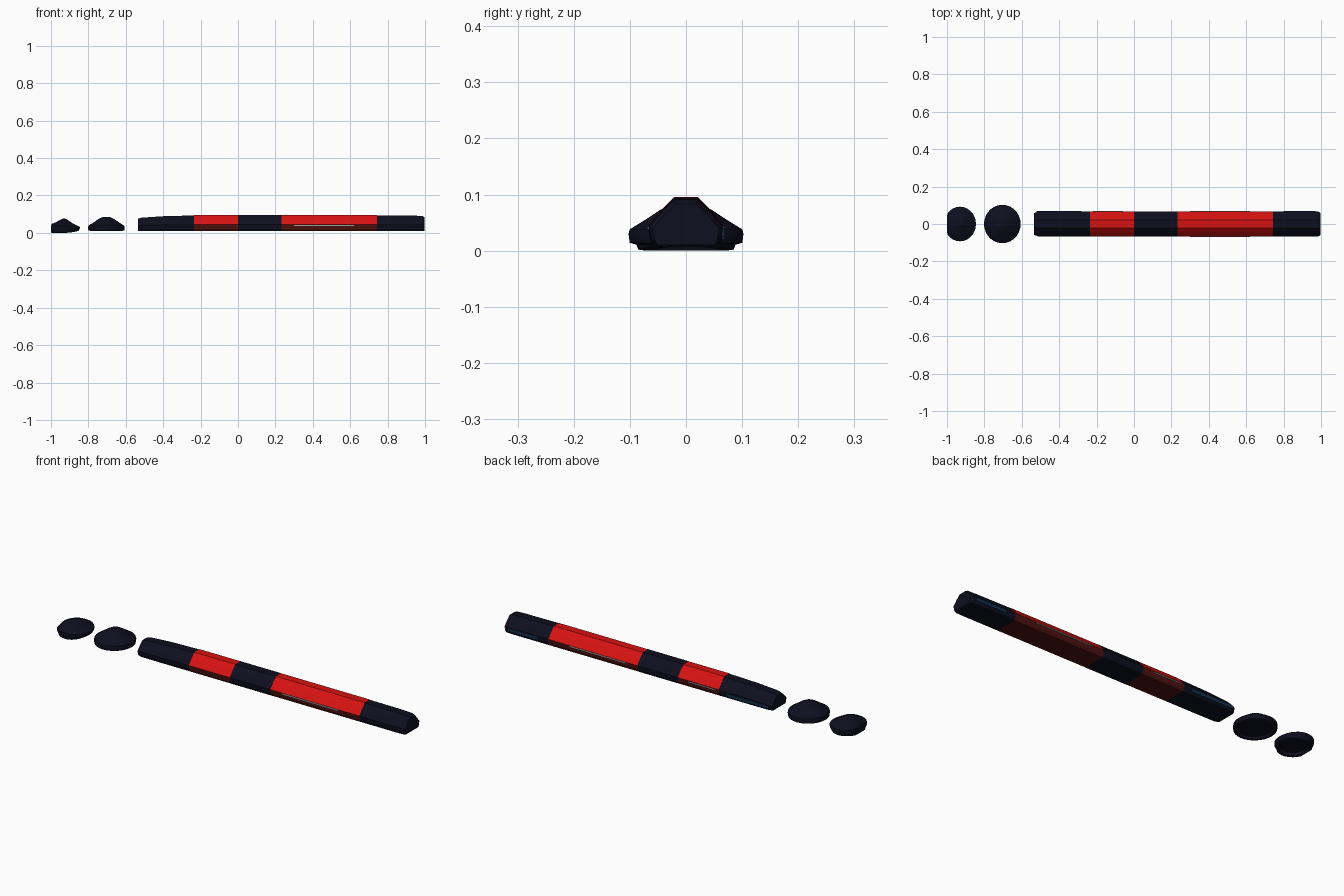
import bpy, bmesh, math

if "Cube" in bpy.data.objects:
    bpy.data.objects.remove(bpy.data.objects["Cube"])

def material(name, rgb):
    m = bpy.data.materials.new(name)
    m.diffuse_color = (*rgb, 1)
    m.use_nodes = True
    m.node_tree.nodes["Principled BSDF"].inputs["Base Color"].default_value = m.diffuse_color
    return m

NAVY = material("dark navy", (0.0045, 0.0045, 0.014))
RED = material("red", (0.68, 0.006, 0.006))
DARK_RED = material("dark red", (0.075, 0.006, 0.005))
TEAL = material("deep teal", (0.006, 0.03, 0.075))
GREY = material("grey", (0.32, 0.35, 0.38))

def finish(name, bm, mats, smooth=False):
    bmesh.ops.recalc_face_normals(bm, faces=bm.faces)
    me = bpy.data.meshes.new(name)
    for f in bm.faces:
        f.smooth = smooth
    bm.to_mesh(me)
    bm.free()
    for m in mats:
        me.materials.append(m)
    if smooth:
        me.set_sharp_from_angle(angle=math.radians(35))
    ob = bpy.data.objects.new(name, me)
    bpy.context.collection.objects.link(ob)
    return ob

# half cross-section of the bar (y, z), from top to bottom
HALF = [(0.021, 0.095), (0.045, 0.071), (0.067, 0.044), (0.064, 0.022), (0.058, 0.01)]
BASE = 0.01

def bar_section(name, stations, mats):
    """Loft the bar profile through stations (x, width scale, height scale)."""
    prof = HALF + [(-y, z) for y, z in reversed(HALF)]
    bm = bmesh.new()
    rings = [[bm.verts.new((x, y * w, BASE + (z - BASE) * h)) for y, z in prof]
             for x, w, h in stations]
    n = len(prof)
    for a, b in zip(rings, rings[1:]):
        for i in range(n):
            j = (i + 1) % n
            bm.faces.new((a[i], a[j], b[j], b[i]))
    bm.faces.new(rings[0])
    bm.faces.new(rings[-1])
    bm.normal_update()
    # lower skirt and underside take the second colour
    if len(mats) > 1:
        for f in bm.faces:
            f.material_index = 1 if f.calc_center_median().z < 0.04 else 0
    return finish(name, bm, mats)

# light bar: dark housings and red lenses
bar_section("left_end_housing", [(-0.535, 0.86, 0.78), (-0.515, 0.98, 0.84), (-0.40, 1, 0.93),
                                 (-0.235, 1, 0.98)], [NAVY])
bar_section("short_red_lens", [(-0.235, 1, 1), (0.0, 1, 1)], [RED, DARK_RED])
bar_section("middle_housing", [(0.0, 1.01, 1.005), (0.232, 1.01, 1.005)], [NAVY])
bar_section("long_red_lens", [(0.232, 1, 1), (0.742, 1, 1)], [RED, DARK_RED])
bar_section("right_end_housing", [(0.742, 1, 0.985), (0.93, 1, 0.97), (0.985, 0.98, 0.95),
                                  (0.998, 0.88, 0.86)], [NAVY])

def side_strip(name, x0, x1, z0, z1, sides, mat):
    """Thin plates lying on the lower side faces of the bar."""
    bm = bmesh.new()
    for s in sides:
        geo = bmesh.ops.create_cube(bm, size=1)["verts"]
        for v in geo:
            v.co.x = x0 if v.co.x < 0 else x1
            z = z0 if v.co.z < 0 else z1
            v.co.y = s * (0.0645 if v.co.y < 0 else 0.0682)
            v.co.z = z
    return finish(name, bm, [mat])

# trim along the sides
side_strip("left_teal_trim", -0.52, -0.28, 0.02, 0.036, (1,), TEAL)
side_strip("right_teal_trim", 0.80, 0.97, 0.024, 0.04, (1,), TEAL)
side_strip("left_grey_trim", -0.22, -0.06, 0.037, 0.041, (1,), GREY)
side_strip("long_grey_trim", 0.30, 0.62, 0.038, 0.043, (1, -1), GREY)

def dome(name, x, profile, ry, shape=lambda c: c, sides=28):
    """Revolve an (r, z) profile, stretch it across y, then reshape each point."""
    bm = bmesh.new()
    rings = []
    for r, z in profile:
        ring = []
        for i in range(sides):
            a = 2 * math.pi * i / sides
            px, py, pz = shape((r * math.cos(a), r * ry * math.sin(a), z))
            ring.append(bm.verts.new((x + px, py, pz)))
        rings.append(ring)
    for a, b in zip(rings, rings[1:]):
        for i in range(sides):
            j = (i + 1) % sides
            bm.faces.new((a[i], a[j], b[j], b[i]))
    bm.faces.new(rings[0])
    bm.faces.new(rings[-1])
    return finish(name, bm, [NAVY], smooth=True)

# large round beacon with recessed underside
dome("large_beacon", -0.704,
     [(0.008, 0.086), (0.025, 0.083), (0.045, 0.072), (0.068, 0.056), (0.096, 0.038),
      (0.098, 0.030), (0.096, 0.014), (0.082, 0.010), (0.076, 0.022), (0.02, 0.024)], 1.045)

# small beacon: flattened on the outer side, thinner towards the bar
def lean(c):
    x, y, z = c
    t = max(0.0, x / 0.085) ** 2
    return (max(x, -0.07), y, z + (0.026 - z) * 0.5 * t)

dome("small_beacon", -0.93,
     [(0.006, 0.076), (0.02, 0.07), (0.045, 0.056), (0.066, 0.048), (0.085, 0.036),
      (0.085, 0.022), (0.078, 0.002), (0.066, 0.0), (0.06, 0.016), (0.015, 0.018)], 1.09, lean)
